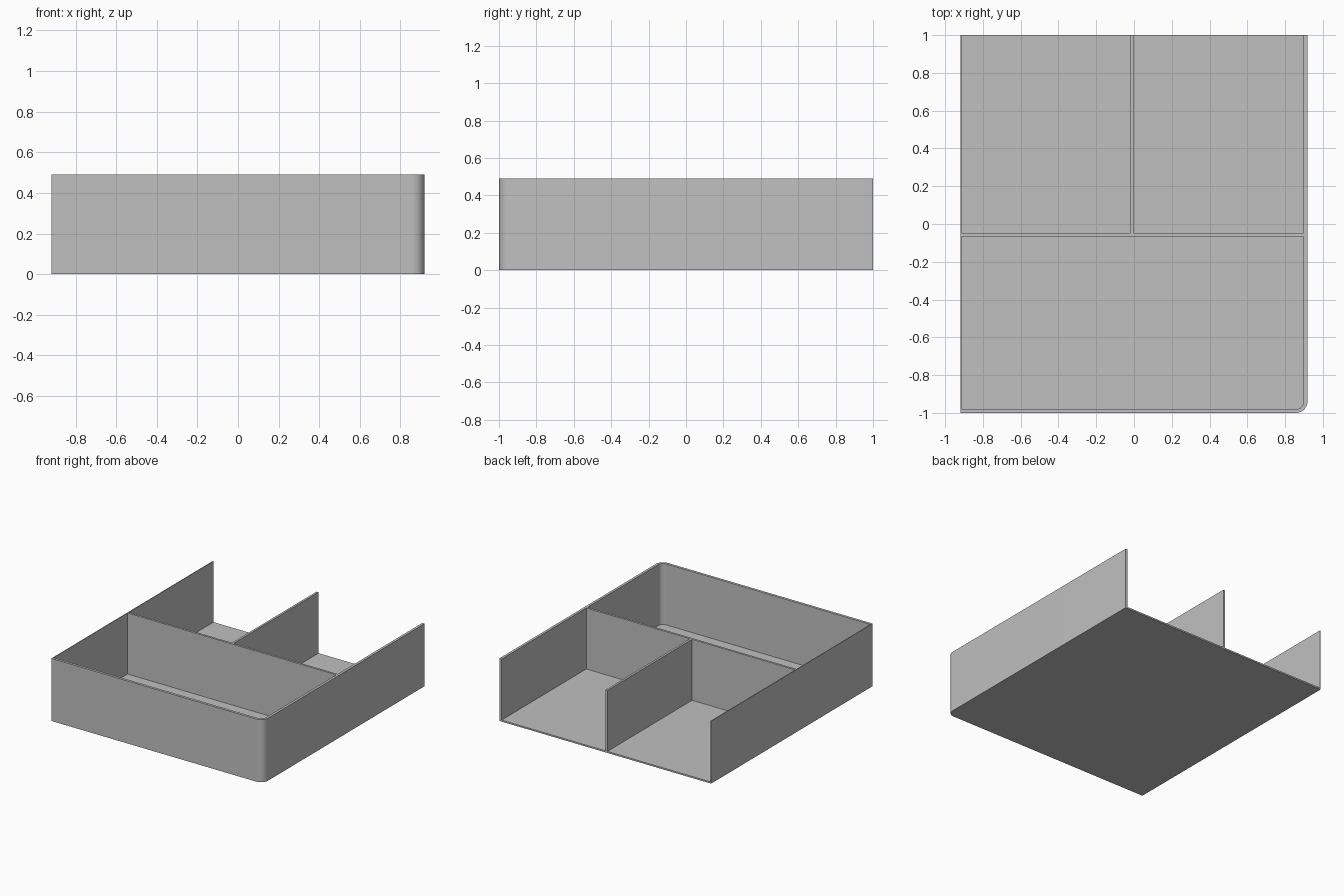
import bpy, bmesh
from math import sin, cos, pi

cube = bpy.data.objects.get("Cube")
if cube:
    bpy.data.objects.remove(cube)

W, D, H = 0.918, 1.0, 0.49      # half width, half depth, height
T, THIN, FLOOR = 0.02, 0.006, 0.012
R = 0.06                        # outer corner radius

grey = bpy.data.materials.new("plain grey")
grey.use_nodes = True
color = (0.53, 0.53, 0.53, 1)
grey.diffuse_color = color
grey.node_tree.nodes["Principled BSDF"].inputs["Base Color"].default_value = color


def prism(name, outline, z0, z1):
    """Extrude a flat outline (counter-clockwise) from z0 to z1."""
    bm = bmesh.new()
    face = bm.faces.new([bm.verts.new((x, y, z0)) for x, y in outline])
    top = bmesh.ops.extrude_face_region(bm, geom=[face])["geom"]
    verts = [g for g in top if isinstance(g, bmesh.types.BMVert)]
    bmesh.ops.translate(bm, verts=verts, vec=(0, 0, z1 - z0))
    bmesh.ops.recalc_face_normals(bm, faces=bm.faces)
    mesh = bpy.data.meshes.new(name)
    bm.to_mesh(mesh)
    bm.free()
    mesh.materials.append(grey)
    obj = bpy.data.objects.new(name, mesh)
    bpy.context.collection.objects.link(obj)
    bpy.ops.object.select_all(action="DESELECT")
    obj.select_set(True)
    bpy.context.view_layer.objects.active = obj
    bpy.ops.object.shade_smooth_by_angle(angle=pi / 6)
    return obj


def rect(x0, x1, y0, y1):
    return [(x0, y0), (x1, y0), (x1, y1), (x0, y1)]


def corner(radius, steps=12):
    """Rounded front corner, swept from the front face to the side face."""
    angles = [-pi / 2 + pi / 2 * i / steps for i in range(steps + 1)]
    return [(W - R + radius * cos(a), -D + R + radius * sin(a)) for a in angles]


# Floor plate with one rounded corner
prism("floor", [(-W, -D)] + corner(R) + [(W, D), (-W, D)], 0, FLOOR)

# Front and side wall, one continuous bent strip
outer = [(-W, -D)] + corner(R) + [(W, D)]
inner = [(-W, -D + T)] + corner(R - T) + [(W - T, D)]
prism("front_and_side_wall", outer + inner[::-1], FLOOR, H)

# Thin wall on the opposite side
prism("thin_side_wall", rect(-W, -W + THIN, -D + T, D), FLOOR, H)

# Dividers
prism("cross_divider", rect(-W + THIN, W - T, -0.065, -0.048), FLOOR, H)
prism("rear_divider", rect(-0.019, -0.002, -0.048, D), FLOOR, H)
